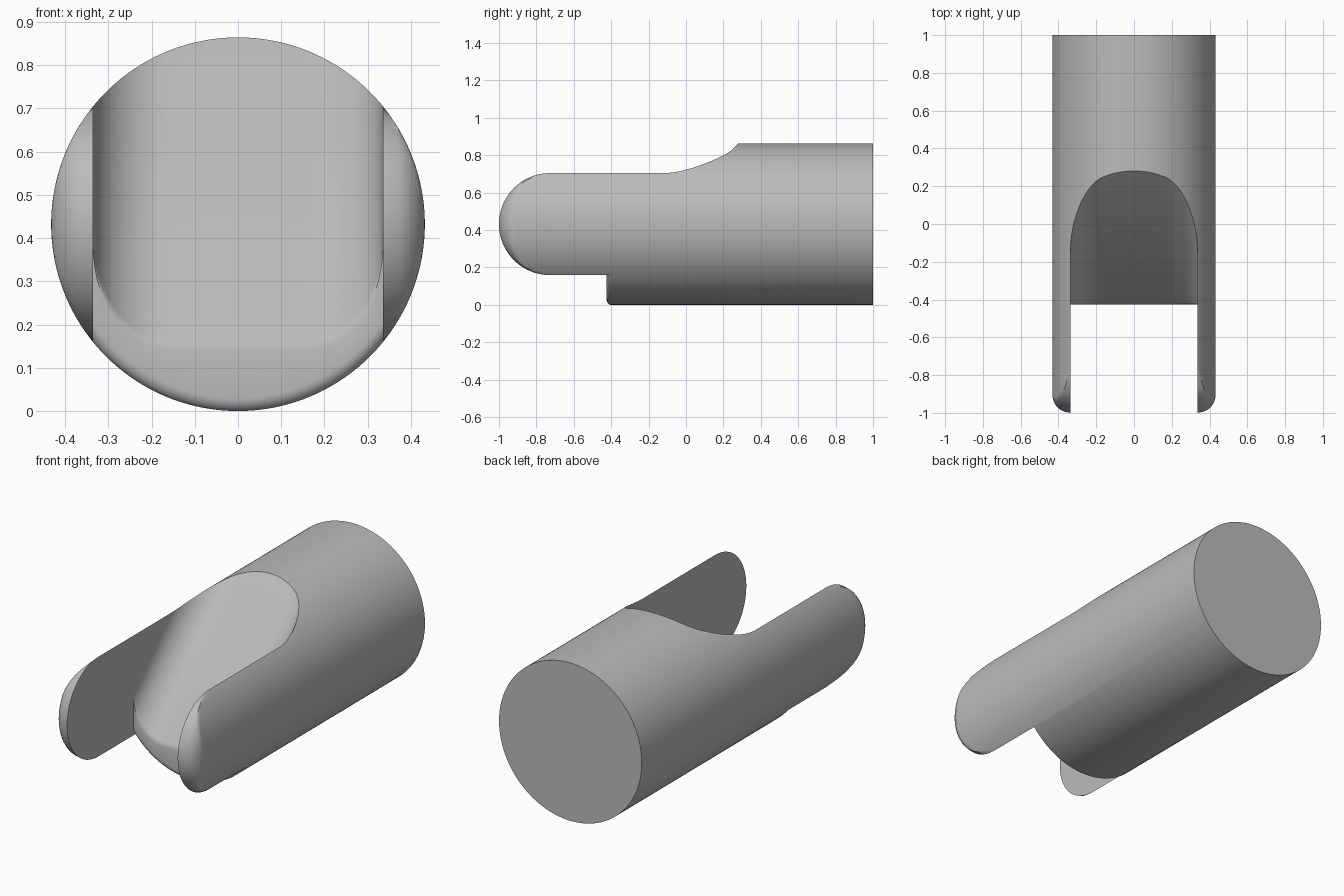
import bpy, bmesh, math
from mathutils import Matrix

if "Cube" in bpy.data.objects:
    bpy.data.objects.remove(bpy.data.objects["Cube"], do_unlink=True)

R = 0.432                        # rod radius, also the axis height
W = 0.335                        # half width of the slot
H = math.sqrt(R * R - W * W)     # half height of a prong
SEG = 256
TIP = -1 + H                     # where the prong tips start to round
LIP = -0.425                     # front face of the lower lip
EDGE = R - W                     # rounding of the prong tips
FILLET = 0.17                    # rounding along the ramp sides


def new_object(name, bm):
    bmesh.ops.recalc_face_normals(bm, faces=bm.faces)
    mesh = bpy.data.meshes.new(name)
    bm.to_mesh(mesh)
    bm.free()
    obj = bpy.data.objects.new(name, mesh)
    bpy.context.collection.objects.link(obj)
    return obj


def cutter_column(x):
    """Closed side profile of the slot at one x position."""
    over = max(0, (abs(x) - (W - FILLET)) / FILLET)
    rise = FILLET * math.sqrt(2) * (1 - math.sqrt(max(0, 1 - over * over)))
    base = 0.583 + rise                      # ramp: z = y + base
    lip = LIP + base
    half = math.sqrt(R * R - x * x)
    low = R - half                           # underside of the rod
    fy, fz = 0.03, 0.03 * R / half + 0.002   # rounded lower edge
    pts = [(1.3 - base, 1.3), (LIP + 0.01, lip + 0.01),
           (LIP + 0.003, lip - 0.002), (LIP, lip - 0.015)]
    pts = [p if p[1] > low + fz else (p[0], max(p[1], low + fz)) for p in pts]
    for i in range(9):
        a = math.pi / 2 * i / 8
        pts.append((LIP + fy - fy * math.cos(a),
                    low + fz - 0.002 - fz * math.sin(a)))
    pts += [(LIP + fy, -0.3), (-1.3, -0.3), (-1.3, 1.3)]
    return [(x, y, z) for y, z in pts]


# slot cutter, lofted across the width
bm = bmesh.new()
N = 64
cols = []
for i in range(N + 1):
    x = W * math.sin(math.pi * (i / N - 0.5))
    cols.append([bm.verts.new(p) for p in cutter_column(x)])
for a, b in zip(cols, cols[1:]):
    for k in range(len(a)):
        n = (k + 1) % len(a)
        bm.faces.new((a[k], a[n], b[n], b[k]))
bm.faces.new(cols[0])
bm.faces.new(cols[-1])
cutter = new_object("slot_cutter", bm)
cutter.hide_render = True

# rod, up to the start of the prong tips
bm = bmesh.new()
place = Matrix.Translation((0, (1 + TIP) / 2, R)) @ Matrix.Rotation(math.pi / 2, 4, 'X')
bmesh.ops.create_cone(bm, cap_ends=True, segments=SEG, radius1=R, radius2=R,
                      depth=1 - TIP, matrix=place)
rod = new_object("forked_rod", bm)
mod = rod.modifiers.new("slot", 'BOOLEAN')
mod.operation = 'DIFFERENCE'
mod.solver = 'EXACT'
mod.object = cutter
bpy.context.view_layer.update()

bm = bmesh.new()
bm.from_object(rod, bpy.context.evaluated_depsgraph_get())
rod.modifiers.clear()
bpy.data.objects.remove(cutter, do_unlink=True)

# open the prong ends so the rounded tips can be welded on
ends = [f for f in bm.faces if all(abs(v.co.y - TIP) < 1e-4 for v in f.verts)]
bmesh.ops.delete(bm, geom=ends, context='FACES')

# rounded prong tips, as half discs that swell outward
rings = [R * math.sin(math.tau * k / SEG) for k in range(SEG)
         if R * math.sin(math.tau * k / SEG) < H - 1e-4 and k < SEG / 4 and k > 0]
rings.append(H)
M = 48


def tip_point(side, rho, phi):
    dz = rho * math.sin(phi)
    d = min(1, (H - rho) / EDGE)
    swell = W + EDGE * math.sqrt(max(0, 1 - (1 - d) ** 2))
    x = min(math.sqrt(R * R - dz * dz), swell)
    return (side * x, TIP - rho * math.cos(phi), R + dz)


for side in (-1, 1):
    centre = bm.verts.new(tip_point(side, 0, 0))
    grid = [[bm.verts.new(tip_point(side, rho, math.pi * (j / M - 0.5)))
             for j in range(M + 1)] for rho in rings]
    for j in range(M):
        bm.faces.new((centre, grid[0][j], grid[0][j + 1]))
        for a, b in zip(grid, grid[1:]):
            bm.faces.new((a[j], b[j], b[j + 1], a[j + 1]))
    bm.faces.new(grid[-1])       # flat inner side
bmesh.ops.remove_doubles(bm, verts=bm.verts, dist=2e-4)
bmesh.ops.recalc_face_normals(bm, faces=bm.faces)
bm.to_mesh(rod.data)
bm.free()

# single grey material
mat = bpy.data.materials.new("plain_grey")
mat.use_nodes = True
grey = (0.5, 0.5, 0.5, 1)
mat.diffuse_color = grey
mat.node_tree.nodes["Principled BSDF"].inputs["Base Color"].default_value = grey
rod.data.materials.clear()
rod.data.materials.append(mat)

bpy.ops.object.select_all(action='DESELECT')
rod.select_set(True)
bpy.context.view_layer.objects.active = rod
bpy.ops.object.shade_smooth_by_angle(angle=math.radians(32))
